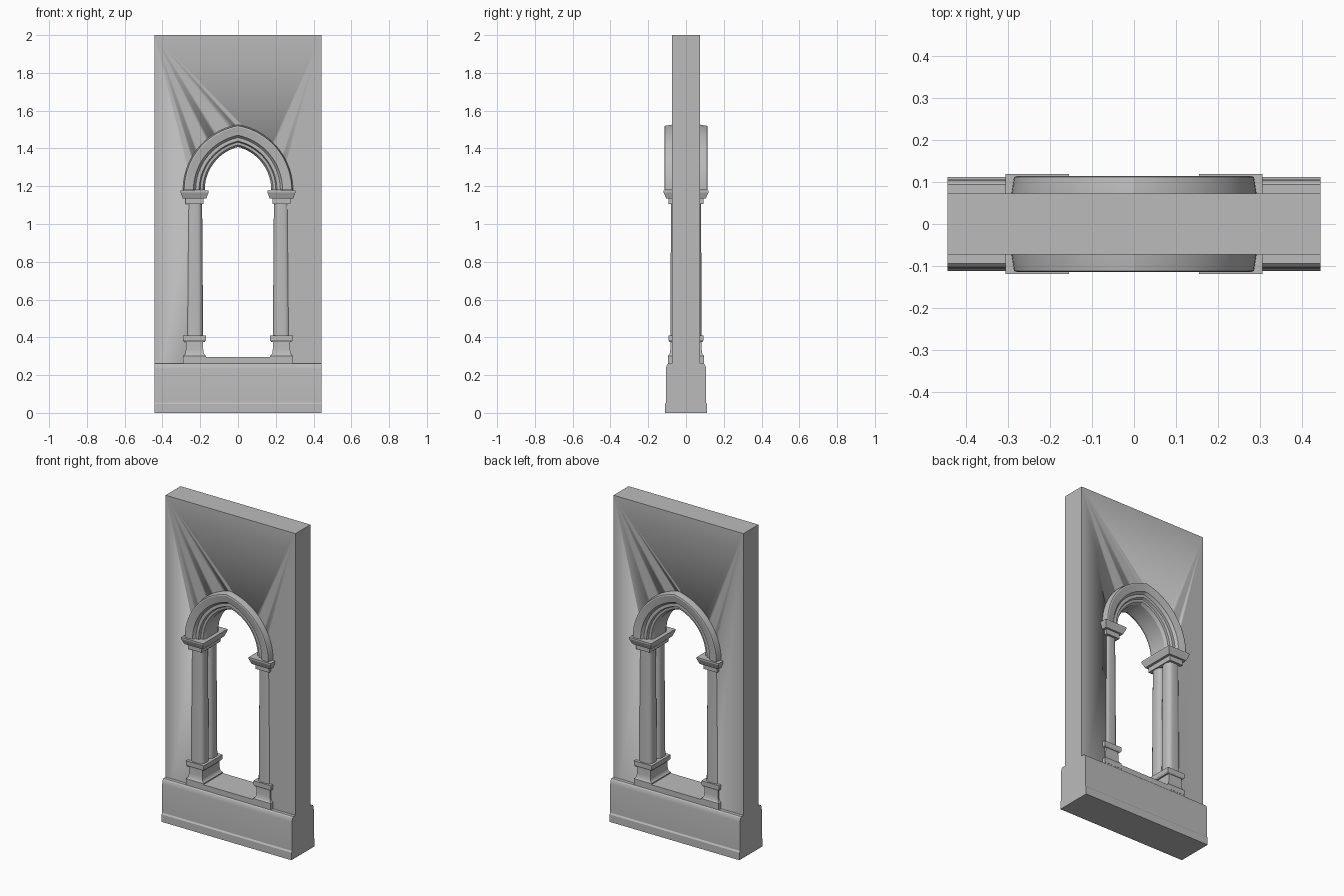
import bpy, bmesh, math

if "Cube" in bpy.data.objects:
    bpy.data.objects.remove(bpy.data.objects["Cube"])

stone = bpy.data.materials.new("grey stone")
stone.use_nodes = True
grey = (0.5, 0.5, 0.5, 1)
stone.diffuse_color = grey
stone.node_tree.nodes["Principled BSDF"].inputs["Base Color"].default_value = grey

SPRING, OFFSET = 1.18, 0.06   # arch springing height, arc centres past the middle


def finish(name, bm):
    bmesh.ops.recalc_face_normals(bm, faces=bm.faces)
    mesh = bpy.data.meshes.new(name)
    bm.to_mesh(mesh)
    bm.free()
    mesh.materials.append(stone)
    obj = bpy.data.objects.new(name, mesh)
    bpy.context.collection.objects.link(obj)
    bpy.ops.object.select_all(action='DESELECT')
    obj.select_set(True)
    bpy.context.view_layer.objects.active = obj
    bpy.ops.object.shade_smooth_by_angle(angle=math.radians(17))
    return obj


def skin(bm, rings):
    for a, b in zip(rings, rings[1:]):
        for i in range(len(a)):
            j = (i + 1) % len(a)
            bm.faces.new((a[i], a[j], b[j], b[i]))
    bm.faces.new(rings[0])
    bm.faces.new(rings[-1])


def loft(name, cx, cy, levels, radius=0, steps=6):
    """Stack of (z, half width, half depth) rectangles, corners optionally rounded."""
    bm = bmesh.new()
    rings = []
    for z, hx, hy in levels:
        ring = []
        for k, (sx, sy) in enumerate([(1, 1), (-1, 1), (-1, -1), (1, -1)]):
            for s in range(steps + 1 if radius else 1):
                a = math.pi / 2 * (k + s / steps)
                ring.append(bm.verts.new((cx + sx * (hx - radius) + radius * math.cos(a),
                                          cy + sy * (hy - radius) + radius * math.sin(a), z))
                            if radius else bm.verts.new((cx + sx * hx, cy + sy * hy, z)))
        rings.append(ring)
    skin(bm, rings)
    return finish(name, bm)


def arc(r, n=22):
    """Pointed arch line of arc radius r, from right springing to left."""
    end = math.acos(OFFSET / r)
    half = [(r * math.cos(end * i / n) - OFFSET, SPRING + r * math.sin(end * i / n))
            for i in range(n + 1)]
    half[-1] = (0, half[-1][1])
    return half + [(-x, z) for x, z in reversed(half[:-1])]


# Wall with a pointed opening
wall = loft("wall", 0, 0, [(0, 0.443, 0.073), (2, 0.443, 0.073)])
bm = bmesh.new()
outline = [(-0.23, 0.275), (0.23, 0.275), (0.23, SPRING)] + arc(0.30) + [(-0.23, SPRING)]
skin(bm, [[bm.verts.new((x, y, z)) for x, z in outline] for y in (-0.3, 0.3)])
cutter = finish("opening_cutter", bm)
cutter.hide_render = True
cut = wall.modifiers.new("opening", 'BOOLEAN')
cut.operation, cut.solver, cut.object = 'DIFFERENCE', 'EXACT', cutter
bpy.context.view_layer.objects.active = wall
bpy.ops.object.modifier_apply(modifier=cut.name)
bpy.data.objects.remove(cutter)

# Plinth and sill
loft("plinth", 0, 0, [(z, 0.443, y) for z, y in
                      [(0, 0.112), (0.046, 0.112), (0.055, 0.106), (0.232, 0.106),
                       (0.246, 0.104), (0.256, 0.100), (0.262, 0.094)]])
loft("sill", 0, 0, [(0.25, 0.29, 0.094), (0.295, 0.29, 0.094)])

# Moulded arch ring: (arc radius, depth), mirrored front to back
section = [(0.353, 0.06), (0.345, 0.112), (0.338, 0.114), (0.296, 0.106), (0.290, 0.096),
           (0.284, 0.090), (0.266, 0.090), (0.260, 0.076), (0.246, 0.074), (0.236, 0.055)]
section += [(r, -y) for r, y in reversed(section)]
bm = bmesh.new()
lines = [[bm.verts.new((x, y, z)) for x, z in arc(r)] for r, y in section]
skin(bm, [list(ring) for ring in zip(*lines)])
finish("arch_moulding", bm)

# Paired columns with bases and capitals on each side
for side, sx in (("left", 1), ("right", -1)):
    cx = 0.23 * sx
    for face, sy in (("front", -1), ("back", 1)):
        loft(f"{side}_{face}_shaft", cx, 0.042 * sy,
             [(0.37, 0.045, 0.040), (0.75, 0.043, 0.039), (1.12, 0.040, 0.038)], 0.028)
    loft(f"{side}_base", cx, 0, [(0.27, 0.060, 0.095), (0.302, 0.060, 0.095),
                                 (0.308, 0.053, 0.089), (0.318, 0.048, 0.085),
                                 (0.335, 0.046, 0.083), (0.385, 0.045, 0.083)])
    loft(f"{side}_collar", cx, 0, [(0.376, 0.054, 0.087), (0.385, 0.060, 0.092),
                                   (0.410, 0.060, 0.092)])
    loft(f"{side}_capital_neck", cx, 0, [(1.105, 0.047, 0.093), (1.14, 0.047, 0.093)])
    loft(f"{side}_capital", cx, 0, [(1.135, 0.062, 0.105), (1.168, 0.075, 0.119),
                                    (1.178, 0.075, 0.119)])
